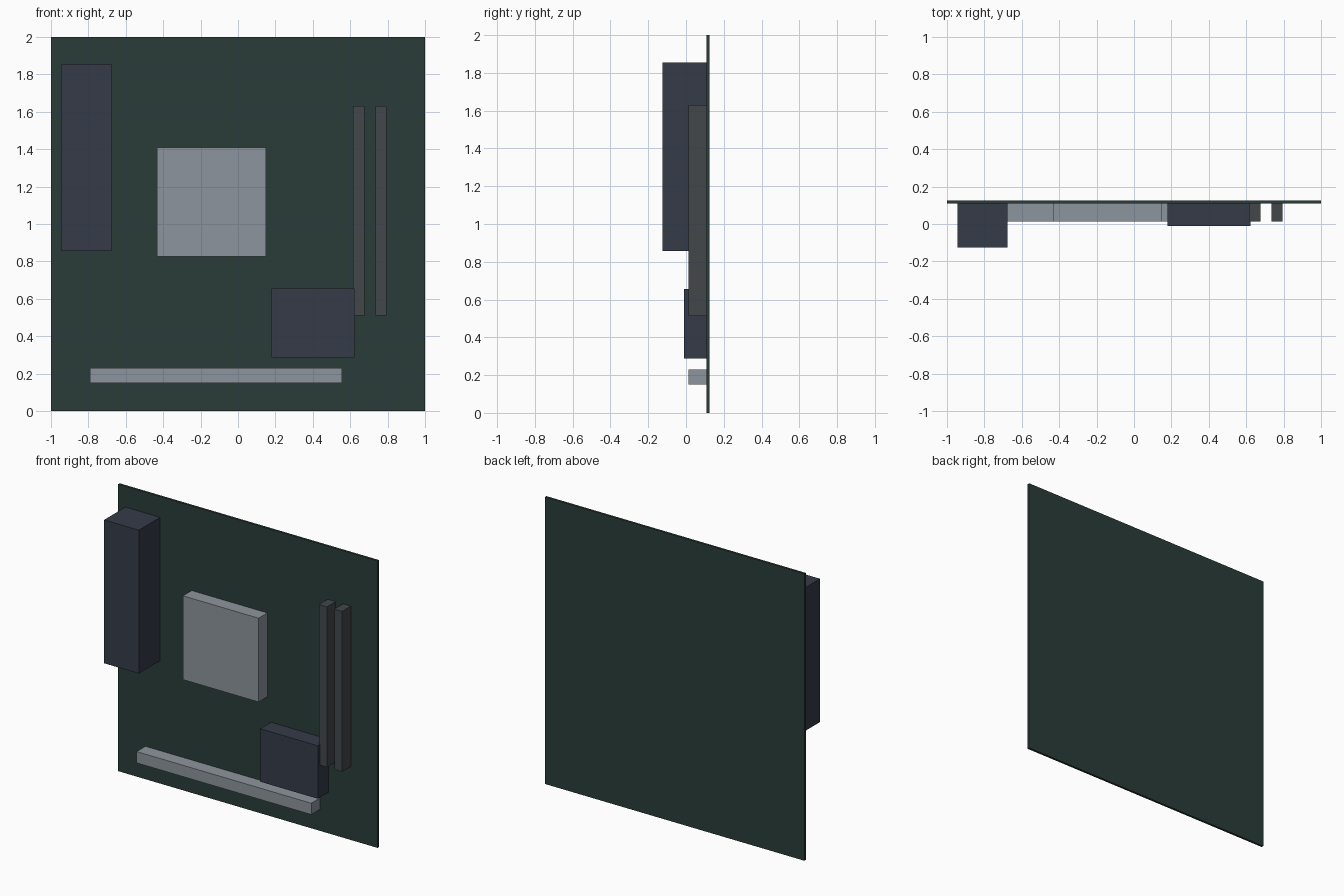
import bpy
import bmesh

if "Cube" in bpy.data.objects:
    bpy.data.objects.remove(bpy.data.objects["Cube"])


def material(name, rgb):
    m = bpy.data.materials.new(name)
    m.diffuse_color = (*rgb, 1.0)
    m.use_nodes = True
    m.node_tree.nodes["Principled BSDF"].inputs["Base Color"].default_value = m.diffuse_color
    return m


GREEN = material("board_green", (0.024, 0.046, 0.040))
DARK = material("dark_plastic", (0.036, 0.044, 0.066))
CHARCOAL = material("charcoal_plastic", (0.055, 0.064, 0.070))
SILVER = material("silver_metal", (0.27, 0.30, 0.34))


def box(name, x, y, z, mat):
    """Box spanning the given (min, max) ranges."""
    mesh = bpy.data.meshes.new(name)
    bm = bmesh.new()
    bmesh.ops.create_cube(bm, size=1.0)
    for v in bm.verts:
        v.co = [r[0] if c < 0 else r[1] for c, r in zip(v.co, (x, y, z))]
        v.co -= centre(x, y, z)
    bm.to_mesh(mesh)
    bm.free()
    mesh.materials.append(mat)
    obj = bpy.data.objects.new(name, mesh)
    obj.location = centre(x, y, z)
    bpy.context.collection.objects.link(obj)
    return obj


def centre(*ranges):
    from mathutils import Vector
    return Vector([(a + b) / 2 for a, b in ranges])


FACE = 0.109  # front surface of the board

# Circuit board
box("circuit_board", (-1, 1), (FACE, 0.125), (0, 2), GREEN)

# Rear port block, processor and chipset heatsink
box("port_block", (-0.945, -0.677), (-0.125, FACE), (0.856, 1.855), DARK)
box("processor", (-0.434, 0.15), (0.013, FACE), (0.826, 1.41), SILVER)
box("chipset_heatsink", (0.178, 0.622), (-0.01, FACE), (0.287, 0.656), DARK)

# Pair of memory slots
for i in range(2):
    x0 = 0.616 + 0.118 * i
    box(f"memory_slot_{i + 1}", (x0, x0 + 0.06), (0.013, FACE), (0.512, 1.63), CHARCOAL)

# Expansion slot
box("expansion_slot", (-0.791, 0.556), (0.013, FACE), (0.15, 0.229), SILVER)
